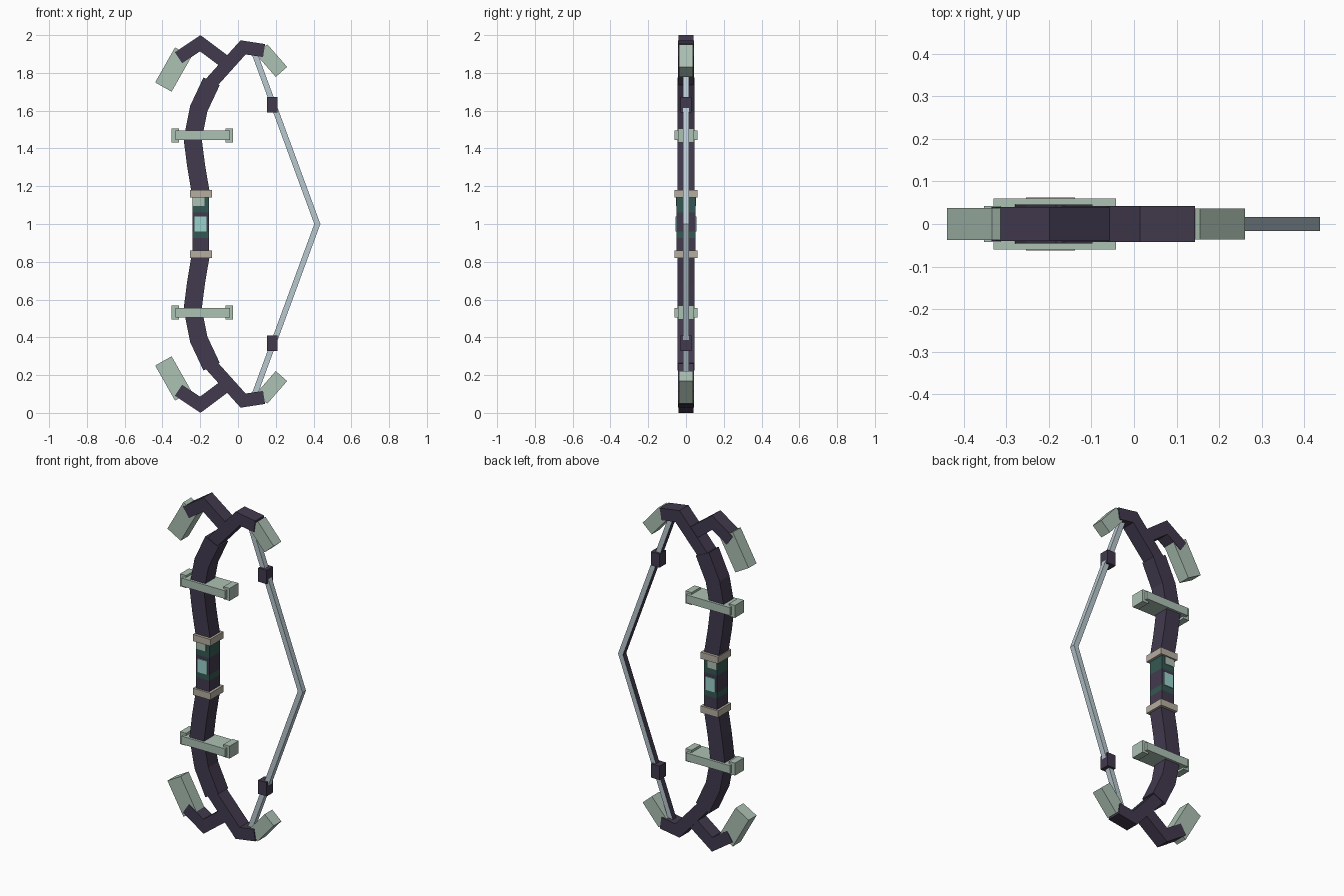
import bpy, bmesh
from mathutils import Vector

cube = bpy.data.objects.get("Cube")
if cube:
    bpy.data.objects.remove(cube, do_unlink=True)


def material(name, r, g, b):
    lin = [((c / 255 + 0.055) / 1.055) ** 2.4 for c in (r, g, b)] + [1.0]
    m = bpy.data.materials.new(name)
    m.use_nodes = True
    m.diffuse_color = lin
    m.node_tree.nodes["Principled BSDF"].inputs["Base Color"].default_value = lin
    return m


dark = material("dark purple", 66, 58, 78)
sage = material("sage green", 172, 193, 179)
beige = material("beige", 182, 173, 160)
cyan = material("pale cyan", 155, 210, 204)
green = material("deep green", 52, 88, 82)
silver = material("silver blue", 184, 200, 207)


def ribbon(name, path, width, depth, mats, rule=None, y=0.0):
    """Rectangular bar along an x-z path with mitred corners."""
    pts = [Vector(p) for p in path]
    dirs = [(b - a).normalized() for a, b in zip(pts, pts[1:])]
    bm = bmesh.new()
    rings = []
    for i, p in enumerate(pts):
        d0, d1 = dirs[max(i - 1, 0)], dirs[min(i, len(dirs) - 1)]
        t = (d0 + d1).normalized()
        off = Vector((-t.y, t.x)) * (width / 2 / t.dot(d1))
        rings.append([bm.verts.new((q.x, y + s * depth, q.y)) for q, s in
                      ((p + off, -1), (p + off, 1), (p - off, 1), (p - off, -1))])
    for a, b in zip(rings, rings[1:]):
        for k in range(4):
            n = (k + 1) % 4
            bm.faces.new((a[k], a[n], b[n], b[k]))
    bm.faces.new(rings[0])
    bm.faces.new(rings[-1])
    bmesh.ops.recalc_face_normals(bm, faces=bm.faces)
    bm.normal_update()
    if rule:
        for f in bm.faces:
            f.material_index = rule(f)
    mesh = bpy.data.meshes.new(name)
    bm.to_mesh(mesh)
    bm.free()
    for m in mats:
        mesh.materials.append(m)
    obj = bpy.data.objects.new(name, mesh)
    bpy.context.collection.objects.link(obj)
    return obj


def both(name, path, width, depth, mat):
    """Upper part and its copy reflected about mid height."""
    ribbon("upper_" + name, path, width, depth, [mat])
    ribbon("lower_" + name, [(x, 2 - z) for x, z in path], width, depth, [mat])


# Limbs: thick curved section, slimmer end and hooked tip
both("limb", [(-0.195, 1.15), (-0.222, 1.31), (-0.24, 1.45), (-0.208, 1.61),
              (-0.14, 1.755)], 0.095, 0.046, dark)
both("limb_end", [(-0.165, 1.715), (-0.135, 1.755), (0.027, 1.935),
                  (0.138, 1.918)], 0.07, 0.042, dark)
both("fork", [(-0.05, 1.845), (-0.2, 1.957), (-0.315, 1.88)], 0.07, 0.04, dark)

# Blades on the tips
both("outer_blade", [(-0.29, 1.91), (-0.395, 1.725)], 0.1, 0.037, sage)
both("inner_blade", [(0.125, 1.925), (0.23, 1.805)], 0.08, 0.036, sage)

# Crossbars with end caps
both("crossbar", [(-0.33, 1.47), (-0.042, 1.47)], 0.048, 0.06, sage)
for side, x in (("right", -0.332), ("left", -0.046)):
    both(side + "_crossbar_cap", [(x, 1.432), (x, 1.506)], 0.04, 0.042, sage)

# Grip rings
both("grip_ring", [(-0.196, 1.14), (-0.196, 1.18)], 0.115, 0.062, beige)


# Grip with wrapped bands and painted plates
def grip_band(f):
    z = f.calc_center_median().z
    return 1 if z > 1.06 or 0.925 < z < 0.96 else 0


ribbon("grip", [(-0.197, z) for z in (0.85, 0.925, 0.96, 1.06, 1.15)],
       0.086, 0.05, [dark, green], grip_band)
for side, s in (("front", -1), ("back", 1)):
    ribbon(side + "_grip_gem", [(-0.198, 0.96), (-0.198, 1.04)], 0.062, 0.003,
           [cyan], y=s * 0.052)
    ribbon(side + "_grip_patch", [(-0.208, 1.095), (-0.208, 1.14)], 0.062, 0.002,
           [sage], y=s * 0.051)

# Bowstring with a dark inner side, and its two beads
ribbon("bowstring", [(0.085, 1.91), (0.42, 1.0), (0.085, 0.09)], 0.03, 0.016,
       [silver, dark], lambda f: 1 if f.normal.x < -0.7 else 0)
both("string_bead", [(0.182, 1.59), (0.182, 1.672)], 0.056, 0.03, dark)
